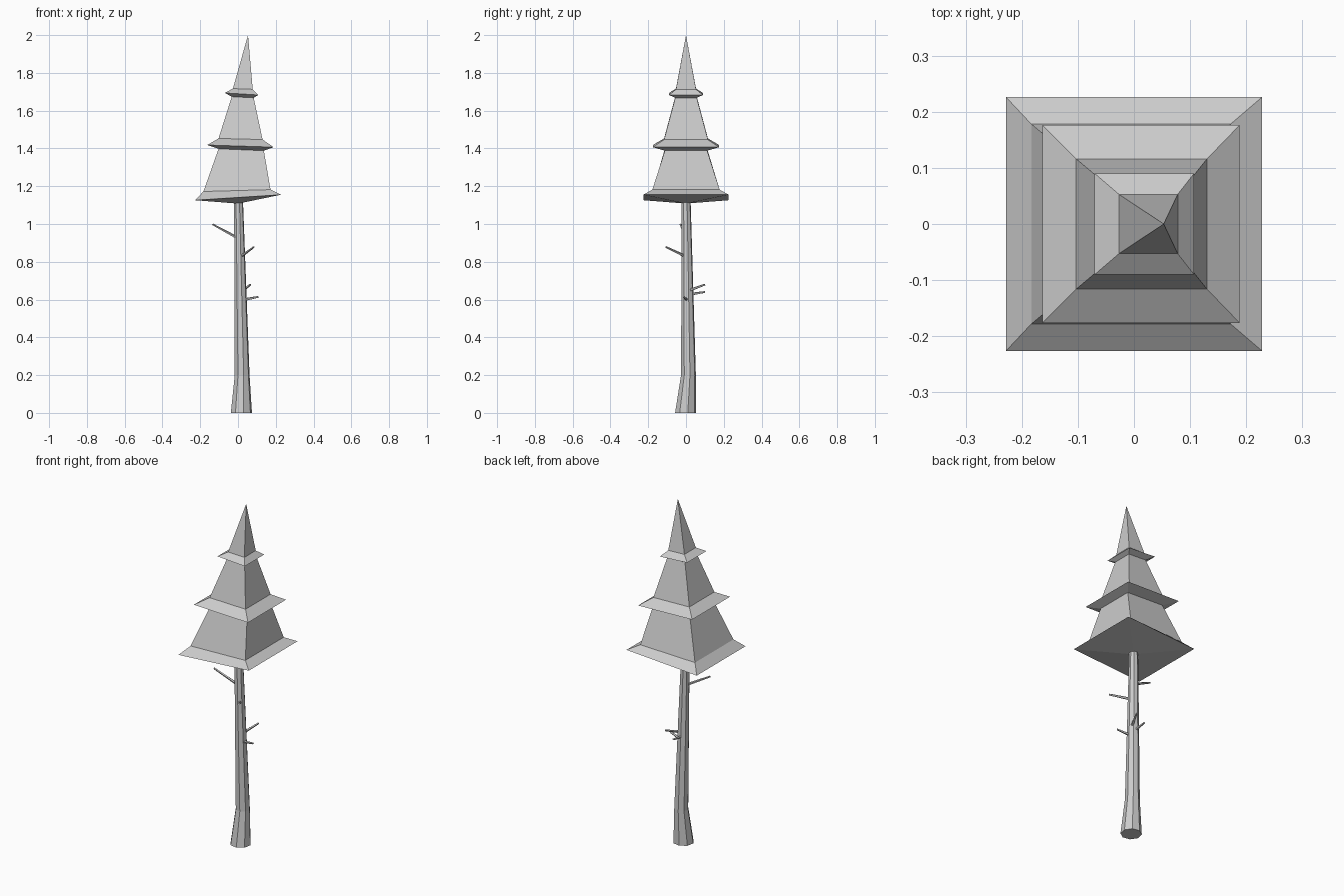
import bpy, bmesh, math
from mathutils import Vector

if "Cube" in bpy.data.objects:
    bpy.data.objects.remove(bpy.data.objects["Cube"])


def finish(name, bm):
    bmesh.ops.recalc_face_normals(bm, faces=bm.faces)
    mesh = bpy.data.meshes.new(name)
    bm.to_mesh(mesh)
    bm.free()
    obj = bpy.data.objects.new(name, mesh)
    bpy.context.collection.objects.link(obj)
    return obj


def loft(name, rings, bottom=None, tip=None):
    """Skin equal-length rings; close ends with a point or a flat cap."""
    bm = bmesh.new()
    loops = [[bm.verts.new(p) for p in ring] for ring in rings]
    n = len(loops[0])
    for a, b in zip(loops, loops[1:]):
        for i in range(n):
            j = (i + 1) % n
            bm.faces.new((a[i], a[j], b[j], b[i]))
    for loop, point in ((loops[0], bottom), (loops[-1], tip)):
        if point:
            v = bm.verts.new(point)
            for i in range(n):
                bm.faces.new((loop[i], loop[(i + 1) % n], v))
        else:
            bm.faces.new(loop)
    return finish(name, bm)


def square(x0, x1, y, z0, z1):
    """Tilted rectangle: z0 on the left edge, z1 on the right edge."""
    return [(x0, -y, z0), (x1, -y, z1), (x1, y, z1), (x0, y, z0)]


def circle(cx, cy, z, r, n=8, turn=0.2):
    return [(cx + r * math.cos(turn + math.tau * i / n),
             cy + r * math.sin(turn + math.tau * i / n), z) for i in range(n)]


# Foliage: three flared, slightly tilted square tiers and a leaning tip
loft("foliage", [
    square(-0.228, 0.228, 0.226, 1.126, 1.155),
    square(-0.183, 0.172, 0.178, 1.172, 1.182),
    square(-0.103, 0.137, 0.112, 1.398, 1.388),
    square(-0.163, 0.188, 0.176, 1.418, 1.407),
    square(-0.103, 0.130, 0.116, 1.453, 1.447),
    square(-0.033, 0.083, 0.057, 1.674, 1.668),
    square(-0.070, 0.107, 0.090, 1.694, 1.683),
    square(-0.027, 0.078, 0.053, 1.717, 1.713),
], bottom=(0, 0, 1.108), tip=(0.053, 0, 2.0))

# Trunk: eight-sided, flared at the foot
loft("trunk", [
    circle(0.018, -0.002, 0, 0.057),
    circle(0.022, 0.013, 0.2, 0.040),
    circle(0.003, 0.001, 1.12, 0.024),
])

# Bare twigs: start, end
twigs = [
    ((-0.01, 0.00, 0.930), (-0.135, -0.030, 0.998)),
    ((0.02, -0.01, 0.832), (0.083, -0.106, 0.878)),
    ((0.03, 0.02, 0.650), (0.064, 0.100, 0.679)),
    ((0.03, 0.005, 0.599), (0.107, -0.012, 0.614)),
    ((0.012, 0.025, 0.628), (0.012, 0.100, 0.640)),
]
for k, (start, end) in enumerate(twigs):
    a, b = Vector(start), Vector(end)
    rot = (b - a).to_track_quat('Z', 'Y')
    rings = [[p + rot @ Vector(q) for q in circle(0, 0, 0, r, 5)]
             for p, r in ((a, 0.008), (b, 0.005))]
    loft(f"twig_{k + 1}", rings)
